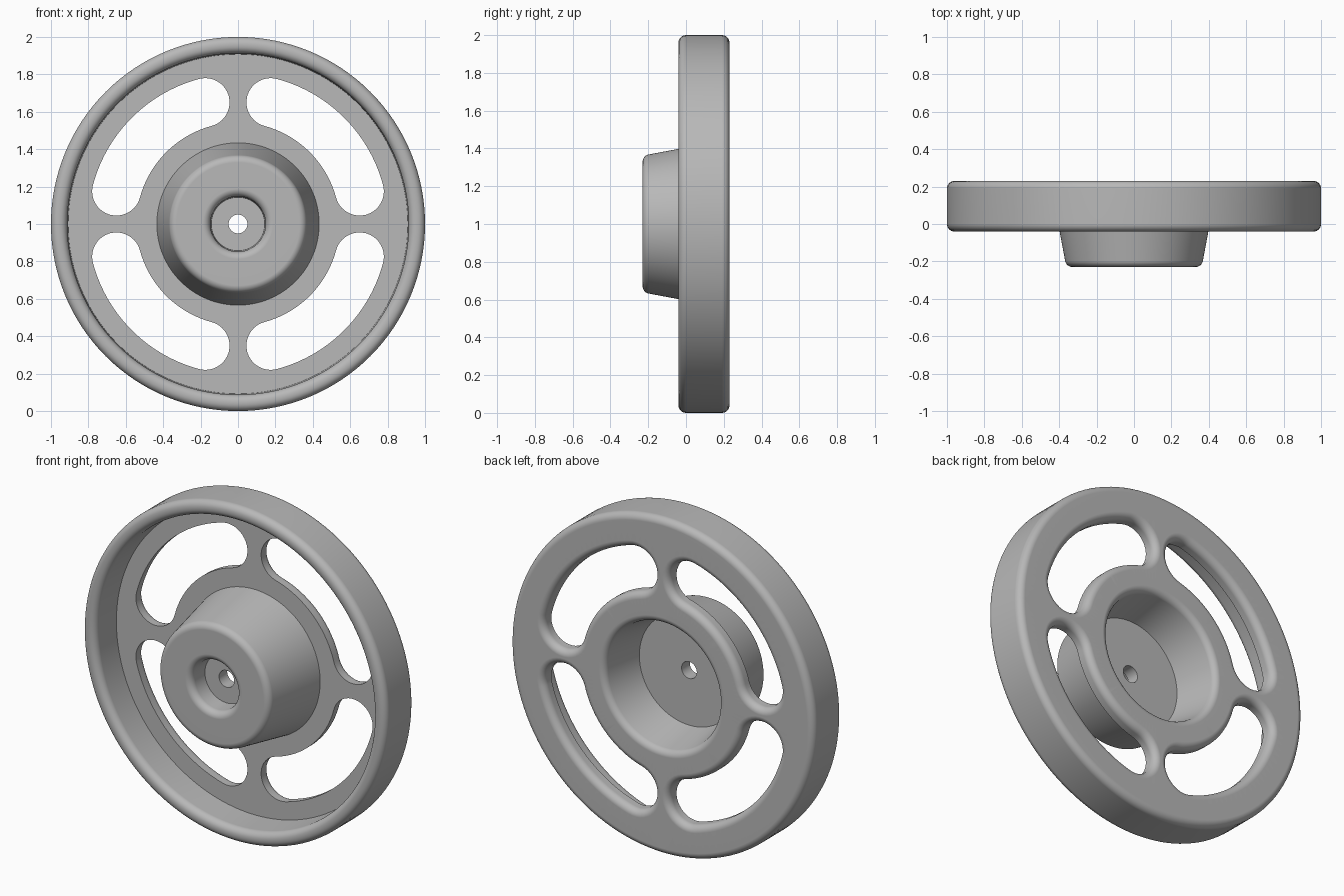
import bpy
import bmesh
from math import sin, cos, tan, pi, asin, acos
from mathutils import Vector

cube = bpy.data.objects.get("Cube")
if cube:
    bpy.data.objects.remove(cube, do_unlink=True)

SEGMENTS = 128
FILLET = 0.04
BACK = 0.23          # back face
WEB = 0.153          # front face of the web
AXIS_Z = 1.0


def round_corners(corners, steps=7):
    """Turn (radius, depth, fillet) corners into a smooth closed profile."""
    out = []
    n = len(corners)
    for i, (r, y, f) in enumerate(corners):
        p = Vector((r, y))
        if f == 0:
            out.append(p)
            continue
        a = (Vector(corners[i - 1][:2]) - p).normalized()
        b = (Vector(corners[(i + 1) % n][:2]) - p).normalized()
        half = acos(a.dot(b)) / 2
        centre = p + (a + b).normalized() * f / sin(half)
        start = p + a * f / tan(half) - centre
        end = p + b * f / tan(half) - centre
        sweep = pi - 2 * half
        for k in range(steps + 1):
            t = k / steps
            out.append(centre + (start * sin((1 - t) * sweep)
                                 + end * sin(t * sweep)) / sin(sweep))
    return out


def bridge(bm, first, second):
    n = len(first)
    for i in range(n):
        j = (i + 1) % n
        bm.faces.new((first[i], first[j], second[j], second[i]))


def make_object(name, bm):
    bmesh.ops.recalc_face_normals(bm, faces=bm.faces)
    mesh = bpy.data.meshes.new(name)
    bm.to_mesh(mesh)
    bm.free()
    obj = bpy.data.objects.new(name, mesh)
    bpy.context.collection.objects.link(obj)
    return obj


# Turned body: hub, web and rim in one closed profile
profile = round_corners([
    (0.05, -0.107, 0), (0.143, -0.107, 0), (0.15, -0.23, FILLET),
    (0.362, -0.23, FILLET), (0.434, WEB, 0),
    (0.908, WEB, 0), (0.914, -0.04, FILLET), (1.0, -0.04, FILLET),
    (1.0, BACK, FILLET), (0.38, BACK, FILLET),
    (0.328, -0.03, 0), (0.05, -0.03, 0),
])
bm = bmesh.new()
rings = []
for s in range(SEGMENTS):
    a = 2 * pi * s / SEGMENTS
    rings.append([bm.verts.new((p.x * cos(a), p.y, AXIS_Z + p.x * sin(a)))
                  for p in profile])
for s in range(SEGMENTS):
    bridge(bm, rings[s], rings[(s + 1) % SEGMENTS])
wheel = make_object("handwheel", bm)

# Curved slots between the spokes, flared at the back to round the edges
SLOT_R, SLOT_W, SPOKE = 0.673, 0.13, 0.175


def slot_outline(grow, turn):
    a0 = turn + asin(SPOKE / SLOT_R)
    a1 = turn + pi / 2 - asin(SPOKE / SLOT_R)
    w = SLOT_W + grow
    pts = []

    def arc(cx, cz, r, start, end, steps):
        for k in range(steps):
            a = start + (end - start) * k / steps
            pts.append((cx + r * cos(a), cz + r * sin(a)))

    arc(0, 0, SLOT_R + w, a0, a1, 24)
    arc(SLOT_R * cos(a1), SLOT_R * sin(a1), w, a1, a1 + pi, 20)
    arc(0, 0, SLOT_R - w, a1, a0, 24)
    arc(SLOT_R * cos(a0), SLOT_R * sin(a0), w, a0 + pi, a0 + 2 * pi, 20)
    return pts


levels = [(0.1, 0)]
for k in range(8):
    t = k / 7 * pi / 2
    levels.append((BACK - FILLET + FILLET * sin(t), FILLET * (1 - cos(t))))
levels.append((BACK + 0.03, FILLET))

bm = bmesh.new()
for q in range(4):
    loops = [[bm.verts.new((x, y, AXIS_Z + z))
              for x, z in slot_outline(grow, q * pi / 2)]
             for y, grow in levels]
    for lower, upper in zip(loops, loops[1:]):
        bridge(bm, lower, upper)
    bm.faces.new(loops[0])
    bm.faces.new(loops[-1])
cutter = make_object("slot_cutter", bm)
cutter.hide_render = True

bpy.ops.object.select_all(action='DESELECT')
bpy.context.view_layer.objects.active = wheel
wheel.select_set(True)
cut = wheel.modifiers.new("slots", 'BOOLEAN')
cut.operation = 'DIFFERENCE'
cut.solver = 'EXACT'
cut.object = cutter
bpy.ops.object.modifier_apply(modifier=cut.name)
bpy.data.objects.remove(cutter, do_unlink=True)

# Plain grey metal
grey = bpy.data.materials.new("grey metal")
grey.use_nodes = True
colour = (0.48, 0.48, 0.48, 1)
grey.diffuse_color = colour
grey.node_tree.nodes["Principled BSDF"].inputs["Base Color"].default_value = colour
wheel.data.materials.clear()
wheel.data.materials.append(grey)

# Smooth curves with crisp edges and flat faces
bpy.ops.object.shade_smooth_by_angle(angle=pi / 6)
normals = wheel.modifiers.new("flat_normals", 'WEIGHTED_NORMAL')
normals.keep_sharp = True
